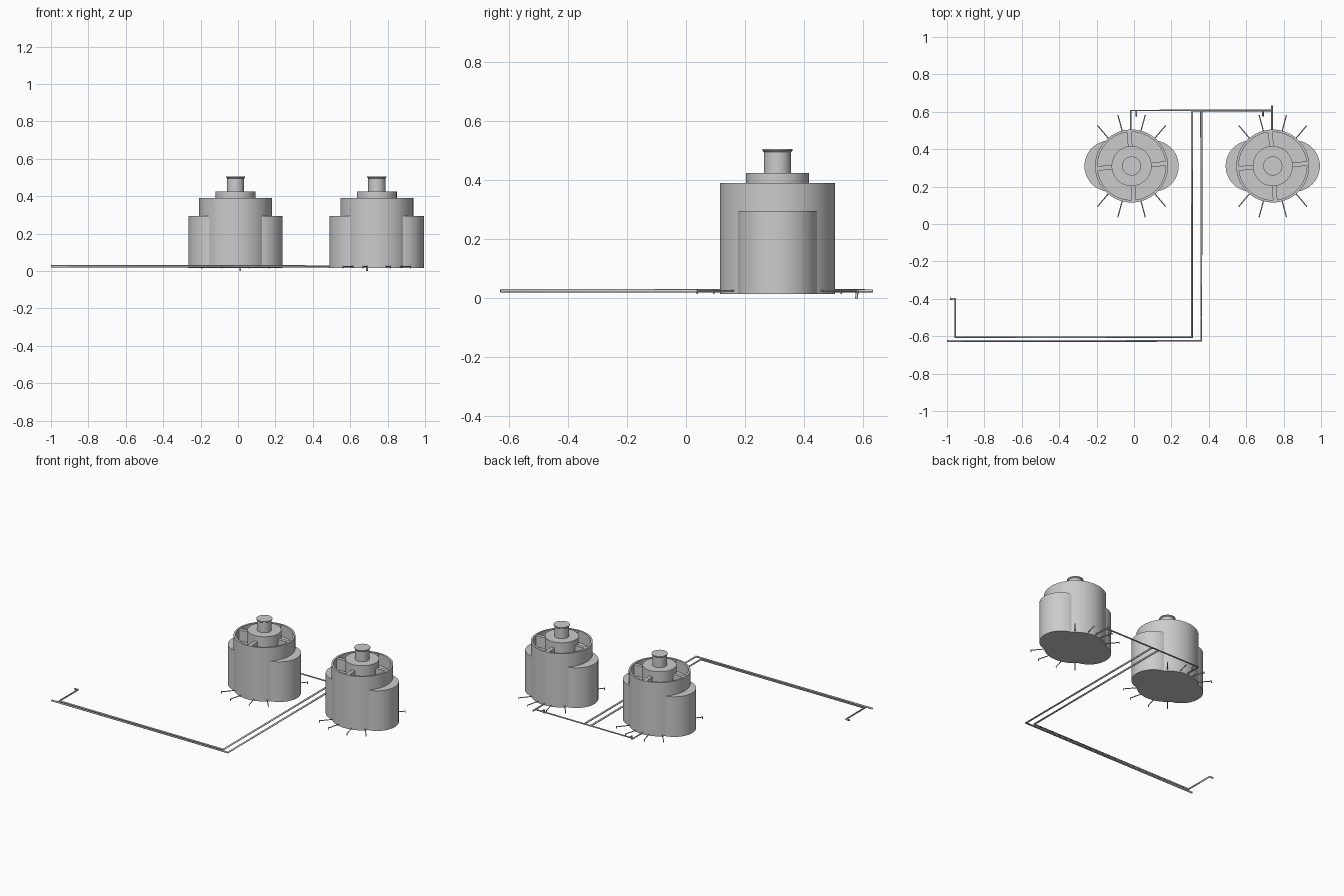
import bpy, bmesh, math
from mathutils import Vector

cube = bpy.data.objects.get("Cube")
if cube:
    bpy.data.objects.remove(cube, do_unlink=True)

grey = bpy.data.materials.new("light_grey")
grey.use_nodes = True
colour = (0.6, 0.6, 0.6, 1)
grey.diffuse_color = colour
grey.node_tree.nodes["Principled BSDF"].inputs["Base Color"].default_value = colour


def finish(name, bm, smooth=True):
    bmesh.ops.recalc_face_normals(bm, faces=bm.faces)
    mesh = bpy.data.meshes.new(name)
    bm.to_mesh(mesh)
    bm.free()
    mesh.materials.append(grey)
    obj = bpy.data.objects.new(name, mesh)
    bpy.context.collection.objects.link(obj)
    if smooth:
        bpy.ops.object.select_all(action="DESELECT")
        obj.select_set(True)
        bpy.context.view_layer.objects.active = obj
        bpy.ops.object.shade_smooth_by_angle(angle=math.radians(35))
    return obj


def lathe(name, profile, centre, steps=64):
    """Spin a (radius, height) profile that starts and ends on the axis."""
    bm = bmesh.new()
    verts = [bm.verts.new((r, 0, z)) for r, z in profile]
    edges = [bm.edges.new(pair) for pair in zip(verts, verts[1:])]
    bmesh.ops.spin(bm, geom=verts + edges, cent=(0, 0, 0), axis=(0, 0, 1),
                   angle=math.tau, steps=steps)
    bmesh.ops.remove_doubles(bm, verts=bm.verts, dist=0.0001)
    bmesh.ops.translate(bm, verts=bm.verts, vec=(*centre, 0))
    return finish(name, bm)


def prism(name, outline, bottom, top, smooth=True):
    bm = bmesh.new()
    face = bm.faces.new([bm.verts.new((x, y, bottom)) for x, y in outline])
    out = bmesh.ops.extrude_face_region(bm, geom=[face])
    moved = [v for v in out["geom"] if isinstance(v, bmesh.types.BMVert)]
    bmesh.ops.translate(bm, verts=moved, vec=(0, 0, top - bottom))
    return finish(name, bm, smooth)


def rod(name, points, radius, sides=2):
    """Round tube with mitred corners along straight segments."""
    curve = bpy.data.curves.new(name, "CURVE")
    curve.dimensions = "3D"
    curve.bevel_depth = radius
    curve.bevel_resolution = sides
    curve.use_fill_caps = True
    spline = curve.splines.new("POLY")
    spline.points.add(len(points) - 1)
    for p, co in zip(spline.points, points):
        p.co = (*co, 1)
    curve.materials.append(grey)
    obj = bpy.data.objects.new(name, curve)
    bpy.context.collection.objects.link(obj)
    return obj


BASE = 0.015
DRUM_R, DRUM_TOP, FLOOR = 0.195, 0.39, 0.31
LOBE_R, LOBE_OFFSET, LOBE_TOP = 0.137, 0.115, 0.295
WIRE_Z = 0.025


def build_unit(side, cx, cy):
    c = Vector((cx, cy))
    # Drum with an open annular well at the top
    lathe(side + "_drum", [(0, BASE), (DRUM_R, BASE), (DRUM_R, DRUM_TOP),
                           (0.182, DRUM_TOP), (0.182, FLOOR), (0, FLOOR)], c)
    # Raised core disc and flared shaft
    lathe(side + "_core", [(0, FLOOR), (0.107, FLOOR), (0.107, 0.425), (0, 0.425)], c)
    lathe(side + "_shaft", [(0, 0.42), (0.046, 0.42), (0.046, 0.495),
                            (0.051, 0.5), (0.051, 0.505), (0, 0.505)], c, 40)
    # Side lobes
    for label, sign in (("right", -1), ("left", 1)):
        arc = [(-0.5 + i / 32) * math.pi for i in range(33)]
        outline = [(cx, cy + LOBE_R * sign)]
        outline = [(cx + sign * (LOBE_OFFSET + LOBE_R * math.cos(a)),
                    cy + LOBE_R * math.sin(a)) for a in arc]
        outline += [(cx + sign * 0.05, cy + LOBE_R), (cx + sign * 0.05, cy - LOBE_R)]
        prism(f"{side}_{label}_lobe", outline, BASE, LOBE_TOP)
    # Ribs bridging the well
    for i in range(4):
        a = i * math.pi / 2 + math.radians(4)
        out = Vector((math.cos(a), math.sin(a)))
        across = Vector((-out.y, out.x)) * 0.012
        outline = [c + out * r + across * s
                   for r, s in ((0.1, -1), (0.188, -1), (0.188, 1), (0.1, 1))]
        prism(f"{side}_rib_{i + 1}", outline, FLOOR - 0.01, DRUM_TOP - 0.004, False)
    # Thin spikes with short drops at their tips
    for i, deg in enumerate((50, 75, 105, 130, 230, 255, 285, 310)):
        a = math.radians(deg)
        d = Vector((math.cos(a), math.sin(a)))
        rod(f"{side}_spike_{i + 1}",
            [(*(c + d * 0.17), WIRE_Z), (*(c + d * 0.283), WIRE_Z)], 0.003, 1)
        rod(f"{side}_spike_tip_{i + 1}",
            [(*(c + d * 0.281), 0.029), (*(c + d * 0.281), 0.014)], 0.003, 1)


build_unit("right", -0.013, 0.31)
build_unit("left", 0.742, 0.31)

# Pipes on the ground
routes = {
    "inner_pipe": ([(0.31, 0.607), (0.31, -0.605), (-0.955, -0.605),
                    (-0.955, -0.4), (-0.983, -0.4)], 0.006),
    "outer_pipe": ([(0.36, 0.607), (0.36, -0.625), (-1, -0.625)], 0.006),
    "back_pipe": ([(-0.018, 0.48), (-0.018, 0.607), (0.738, 0.607)], 0.005),
    "end_pipe": ([(0.738, 0.48), (0.738, 0.633)], 0.005),
}
for name, (path, radius) in routes.items():
    rod(name, [(x, y, WIRE_Z) for x, y in path], radius)

# Small pegs that drop from the back pipe
for name, x in (("right_peg", 0.012), ("left_peg", 0.69)):
    rod(name, [(x, 0.607, WIRE_Z), (x, 0.578, WIRE_Z - 0.003), (x, 0.578, 0)], 0.005)
